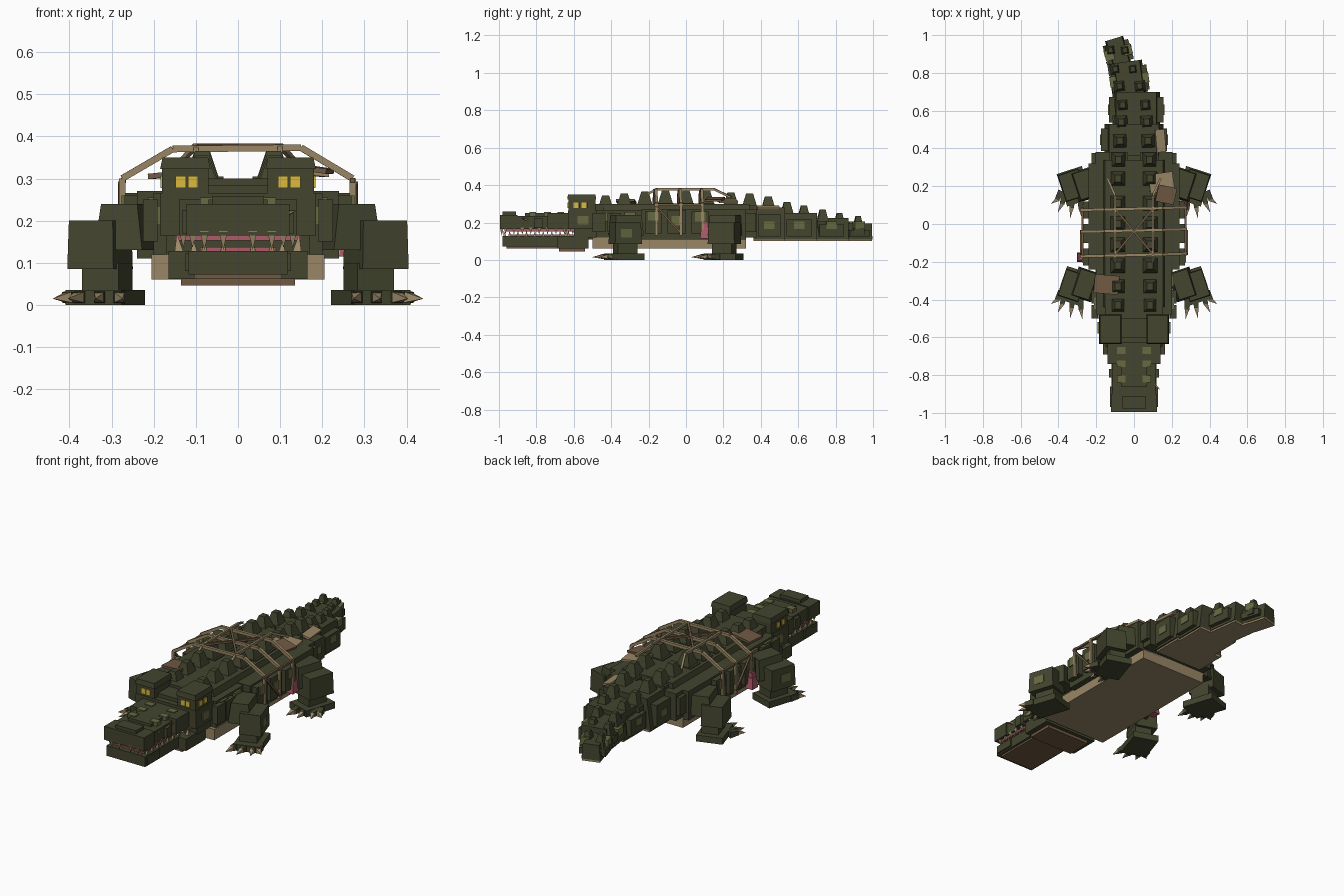
import bpy, bmesh, math
from mathutils import Vector, Matrix

if "Cube" in bpy.data.objects:
    bpy.data.objects.remove(bpy.data.objects["Cube"])


def material(name, r, g, b):
    m = bpy.data.materials.new(name)
    m.use_nodes = True
    m.diffuse_color = (r, g, b, 1)
    m.node_tree.nodes["Principled BSDF"].inputs["Base Color"].default_value = (r, g, b, 1)
    return m


GREEN = material("swamp green", .056, .060, .028)
OLIVE = material("olive", .135, .142, .055)
TAN = material("tan", .32, .24, .13)
BROWN = material("wood brown", .16, .10, .055)
BONE = material("bone", .36, .27, .15)
YELLOW = material("eye yellow", .70, .50, .05)
PINK = material("mouth pink", .42, .10, .14)
DARK = material("dark green", .018, .020, .010)


def finish(name, bm, mat, matrix):
    bm.transform(matrix)
    bmesh.ops.recalc_face_normals(bm, faces=bm.faces)
    me = bpy.data.meshes.new(name)
    bm.to_mesh(me)
    bm.free()
    me.materials.append(mat)
    ob = bpy.data.objects.new(name, me)
    bpy.context.collection.objects.link(ob)
    return ob


def block(name, mat, x, y, z, turn=0, taper=(1, 1), tilt=0):
    """Box from three (low, high) ranges; taper shrinks the top, turn is about z."""
    bm = bmesh.new()
    bmesh.ops.create_cube(bm, size=1)
    for v in bm.verts:
        if v.co.z > 0:
            v.co.x *= taper[0]
            v.co.y *= taper[1]
    spans = [x, y, z]
    size = [b - a for a, b in spans]
    mid = Vector([(a + b) / 2 for a, b in spans])
    rot = Matrix.Rotation(math.radians(turn), 4, 'Z') @ Matrix.Rotation(math.radians(tilt), 4, 'Y')
    return finish(name, bm, mat, Matrix.Translation(mid) @ rot @ Matrix.Diagonal((*size, 1)))


def pair(name, mat, x, y, z, turn=0, **kw):
    block("left_" + name, mat, x, y, z, turn, **kw)
    block("right_" + name, mat, (-x[1], -x[0]), y, z, -turn, **kw)


def spike(name, mat, base, tip, radius, end=0.0, sides=4):
    """Tapered bar from base to tip."""
    a, b = Vector(base), Vector(tip)
    bm = bmesh.new()
    bmesh.ops.create_cone(bm, cap_ends=True, segments=sides, radius1=radius, radius2=end, depth=(b - a).length)
    bm.transform(Matrix.Rotation(math.pi / 4, 4, 'Z'))
    rot = (b - a).to_track_quat('Z', 'Y').to_matrix().to_4x4()
    return finish(name, bm, mat, Matrix.Translation((a + b) / 2) @ rot)


def beam(name, mat, points, radius=.011):
    for a, b in zip(points, points[1:]):
        spike(name, mat, a, b, radius, radius)


def sym(v):
    return (-v, v)


# Torso, neck and back ridge
block("torso", GREEN, sym(.24), (-.24, .32), (.11, .27))
block("torso_top", GREEN, sym(.18), (-.44, .34), (.2, .3), taper=(.85, 1))
block("neck", GREEN, sym(.2), (-.48, -.22), (.12, .265))
block("neck_base", GREEN, sym(.17), (-.6, -.44), (.12, .25))
block("hip", GREEN, sym(.205), (.28, .38), (.12, .27))
block("belly", TAN, sym(.205), (-.5, .32), (.06, .12))
for y0, y1, top in [(-.22, -.13, .26), (-.1, .0, .265), (.03, .12, .26)]:
    pair("flank_plate", GREEN, (.22, .27), (y0, y1), (.14, top))
for y, z in [(-.42, .23), (-.3, .23), (.33, .2)]:
    pair("shoulder_scale", OLIVE, (.19, .212), (y - .03, y + .03), (z - .025, z + .025))
for y, z in [(-.175, .235), (-.05, .21), (.075, .23)]:
    pair("flank_scale", OLIVE, (.255, .276), (y - .028, y + .028), (z - .025, z + .025))
for y in (-.46, -.38, .345):
    pair("side_panel", GREEN, (.19, .225), (y - .04, y + .03), (.15, .25))

# Tail: each segment has a core, side panels, side scales and an underside
TAIL = [(0, .36, .53, .155, .28, 0), (.012, .51, .70, .125, .25, 0),
        (-.025, .67, .86, .08, .225, 8), (-.083, .83, .985, .05, .195, 17)]
for cx, y0, y1, w, top, turn in TAIL:
    mid, half = (y0 + y1) / 2, (y1 - y0) / 2
    block("tail_segment", GREEN, (cx - w, cx + w), (y0, y1), (.11, top), turn, taper=(.85, 1))
    block("tail_underside", TAN, (cx - w * .95, cx + w * .95), (y0, y1), (.1, .112), turn)
    for s in (-1, 1):
        off = Matrix.Rotation(math.radians(turn), 3, 'Z') @ Vector((s * w, 0, 0))
        px, py = cx + off.x, mid + off.y
        block("tail_panel", GREEN, (px - .02, px + .02), (py - half * .7, py + half * .7), (.125, top - .035), turn)
        block("tail_scale", OLIVE, (px - .024, px + .024), (py - .028, py + .028), (.165, .205), turn)

# Paired back scutes, shrinking towards the tail tip
SCUTES = [(-.43, .345), (-.33, .355), (-.22, .365), (-.11, .37), (0, .37), (.11, .37), (.24, .36),
          (.34, .355), (.44, .34), (.54, .31), (.63, .29), (.73, .27), (.82, .25), (.92, .235)]
for y, top in SCUTES:
    far = max(0, y - .3)
    cx = -max(0, y - .66) * .33
    gap, r = .085 - far * .075, .042 - far * .022
    for s in (-1, 1):
        x = cx + s * gap
        block("back_scute", GREEN, (x - r, x + r), (y - r, y + r), (top - .075, top), far * 15, taper=(.4, .45))
        block("scute_foot", GREEN, (x - r - .008, x + r + .008), (y - r, y + r), (top - .1, top - .065), far * 15)
spike("tail_thorn_a", BONE, (-.13, .84, .15), (-.15, .86, .18), .012)
spike("tail_thorn_b", BONE, (-.13, .94, .15), (-.155, .97, .165), .012)

# Upper head
block("skull", GREEN, sym(.185), (-.63, -.47), (.165, .265))
block("skull_step", GREEN, sym(.14), (-.74, -.6), (.165, .25))
block("snout", GREEN, sym(.115), (-.92, -.7), (.165, .235))
block("nose", GREEN, sym(.122), (-.995, -.9), (.165, .24))
block("nose_bridge", GREEN, sym(.062), (-.98, -.91), (.23, .258))
block("snout_ridge", GREEN, sym(.07), (-.86, -.62), (.23, .25))
block("crown", GREEN, sym(.08), (-.6, -.46), (.25, .285))
block("crown_back", GREEN, sym(.15), (-.5, -.42), (.2, .3))
for y in (-.72, -.79):
    pair("snout_step", GREEN, (.1, .133), (y - .022, y + .022), (.17, .225))
for y in (-.67, -.74, -.82):
    pair("snout_scale", OLIVE, (.045, .09), (y - .018, y + .018), (.22, .255))
pair("cheek_scale", OLIVE, (.17, .192), (-.58, -.52), (.19, .235))

# Eye turrets with split yellow eyes
pair("eye_block", GREEN, (.07, .18), (-.628, -.485), (.25, .335))
pair("eye_lid", GREEN, (.065, .185), (-.635, -.48), (.322, .35), taper=(.9, .95))
for x in (.107, .136):
    pair("front_eye", YELLOW, (x - .012, x + .012), (-.633, -.625), (.278, .306))
for y in (-.588, -.545):
    pair("side_eye", YELLOW, (.177, .184), (y - .013, y + .013), (.278, .306))
    pair("inner_eye_shadow", DARK, (.177, .182), (y + .013, y + .022), (.278, .306))

# Lower jaw and mouth lining
block("jaw_front", GREEN, sym(.118), (-.98, -.66), (.072, .128))
block("jaw_chin", GREEN, sym(.126), (-.97, -.86), (.08, .122))
block("jaw_back", GREEN, sym(.165), (-.69, -.52), (.062, .128))
block("jaw_under_front", BROWN, sym(.105), (-.96, -.67), (.062, .073))
block("jaw_under_back", BROWN, sym(.135), (-.68, -.54), (.046, .064))
block("jaw_hinge", GREEN, sym(.15), (-.55, -.46), (.11, .2))
block("palate", PINK, sym(.105), (-.97, -.5), (.153, .167))
block("palate_back", PINK, sym(.15), (-.62, -.5), (.153, .167))
block("tongue", PINK, sym(.09), (-.95, -.5), (.125, .137))

# Teeth along both jaws
for s in (-1, 1):
    for i in range(9):
        y = -.965 + i * .045
        x = s * (.108 if y < -.72 else .13)
        spike("upper_tooth", BONE, (x, y, .172), (x, y, .135), .013)
        spike("lower_tooth", BONE, (s * .104, y + .022, .122), (s * .107, y + .022, .158), .012)
    for x in (.035, .08):
        spike("front_upper_tooth", BONE, (s * x, -.985, .175), (s * x, -.985, .13), .015)
        spike("front_lower_tooth", BONE, (s * x, -.965, .115), (s * x, -.975, .155), .014)
    spike("fang", BONE, (s * .14, -.64, .122), (s * .145, -.64, .17), .016)
spike("snout_thorn", BONE, (.1, -.84, .21), (.14, -.88, .225), .012)

# Legs: shoulder, upper arm, shin, foot and claws
for name, y, turn in (("front", -.33, 18), ("rear", .2, -18)):
    pair(name + "_shoulder", GREEN, (.2, .32), (y - .07, y + .09), (.13, .24), turn, taper=(.75, .9))
    pair(name + "_upper_leg", GREEN, (.27, .385), (y - .07, y + .08), (.085, .2), turn, taper=(.95, .95))
    pair(name + "_leg_scale", OLIVE, (.375, .387), (y - .02, y + .04), (.12, .165), turn)
    pair(name + "_shin", GREEN, (.265, .355), (y - .05, y + .06), (.03, .1), turn)
    pair(name + "_foot", GREEN, (.245, .385), (y - .09, y + .09), (0, .035), turn)
    for s in (-1, 1):
        for x, dx, dy in ((.285, -.01, -.075), (.325, .012, -.085), (.365, .035, -.07), (.385, .05, -.035)):
            base = Vector((s * x, y - .09 + (x - .285) * .35, .018))
            spike("toe", GREEN, base + Vector((0, .03, 0)), base + Vector((s * dx, dy, 0)) * .45, .024, .017)
            spike("claw", BONE, base + Vector((s * dx, dy, 0)) * .35, base + Vector((s * dx, dy, -.003)) * 1.1, .018)

# Rigging frame strapped across the back
for y in (-.165, -.035, .08):
    arch = [(-.275, y - .008, .13), (-.275, y - .006, .3), (-.155, y - .003, .37), (.15, y + .004, .373),
            (.272, y + .008, .3), (.272, y + .008, .13)]
    beam("frame_arch", TAN, arch)
for s in (-1, 1):
    beam("frame_rail", TAN, [(s * .1, -.2, .355), (s * .1, -.155, .378), (s * .1, .15, .378), (s * .14, .24, .335)], .008)
    beam("cross_strap", BROWN, [(s * .1, -.16, .378), (-s * .1, .08, .378)], .008)
    beam("side_rail", BROWN, [(s * .272, -.17, .295), (s * .272, .09, .295)], .008)
    beam("side_strap", BROWN, [(s * .28, -.16, .29), (s * .28, -.035, .15)], .007)

# Loose boards and hanging pouches
block("brown_board", BROWN, (-.21, -.08), (-.37, -.27), (.305, .318), -5, tilt=-6)
block("tan_board", TAN, (.08, .21), (.17, .27), (.31, .322), 8, tilt=6)
block("small_board", BROWN, (.12, .22), (.11, .2), (.318, .33), -12, tilt=8)
block("tail_board", TAN, (.115, .165), (.38, .5), (.272, .284), 5, tilt=15)
for x, y in ((-.28, -.175), (.262, .1)):
    block("pouch", PINK, (x - .022, x + .022), (y - .025, y + .025), (.115, .175), taper=(.75, .75))
    block("pouch_neck", PINK, (x - .012, x + .012), (y - .014, y + .014), (.17, .2))
